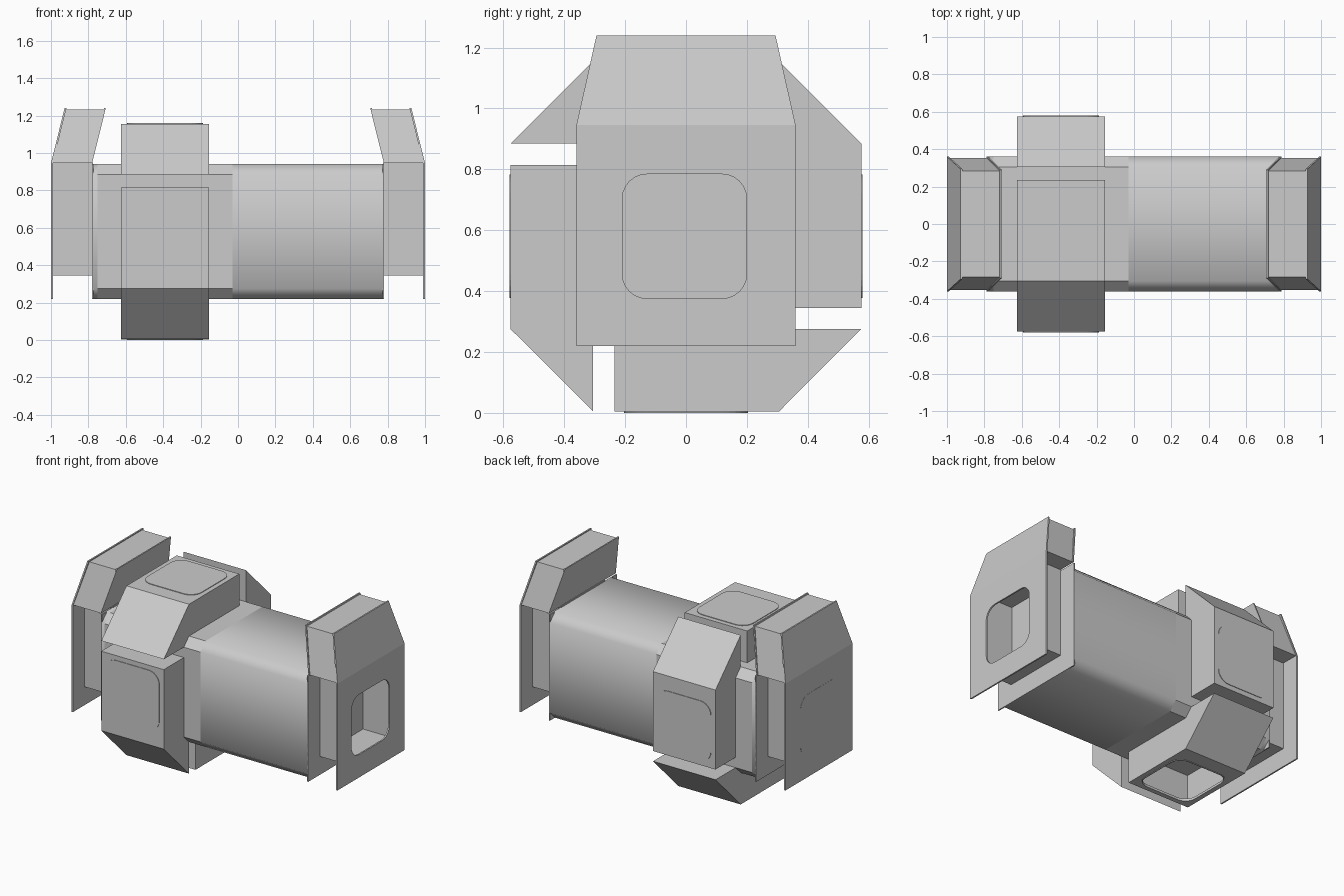
import bpy, bmesh
from math import cos, sin, pi
from mathutils import Matrix, Vector

if "Cube" in bpy.data.objects:
    bpy.data.objects.remove(bpy.data.objects["Cube"])

CZ = 0.58          # height of the module axis
PX = -0.39         # x position of the ring of radial ports


def loft(name, lower, upper, mat=None, smooth_sides=False):
    """Solid between two matching outlines of 3D points."""
    bm = bmesh.new()
    a = [bm.verts.new(p) for p in lower]
    b = [bm.verts.new(p) for p in upper]
    n = len(a)
    bm.faces.new(a)
    bm.faces.new(b)
    for i in range(n):
        f = bm.faces.new((a[i], a[(i + 1) % n], b[(i + 1) % n], b[i]))
        f.smooth = smooth_sides
    if mat:
        bm.transform(mat)
    bmesh.ops.recalc_face_normals(bm, faces=bm.faces)
    me = bpy.data.meshes.new(name)
    bm.to_mesh(me)
    bm.free()
    ob = bpy.data.objects.new(name, me)
    bpy.context.scene.collection.objects.link(ob)
    return ob


def prism_x(name, pts, x0, x1, mat=None, smooth=False):
    return loft(name, [(x0, *p) for p in pts], [(x1, *p) for p in pts], mat, smooth)


def prism_z(name, pts, z0, z1, mat=None):
    return loft(name, [(*p, z0) for p in pts], [(*p, z1) for p in pts], mat)


def rect(x0, x1, y0, y1):
    return [(x0, y0), (x1, y0), (x1, y1), (x0, y1)]


def rounded(h, r, seg=6):
    """Square outline of half size h with corner radius r."""
    pts = []
    for k, (sx, sy) in enumerate([(1, 1), (-1, 1), (-1, -1), (1, -1)]):
        for i in range(seg + 1):
            t = (k + i / seg) * pi / 2
            pts.append((sx * (h - r) + r * cos(t), sy * (h - r) + r * sin(t)))
    return pts


def cut(ob, cutter):
    m = ob.modifiers.new("opening", 'BOOLEAN')
    m.operation = 'DIFFERENCE'
    m.solver = 'EXACT'
    m.object = cutter
    cutter.hide_render = True
    cutter.hide_viewport = True
    cutter.display_type = 'WIRE'


# Module body: chamfered square tube, smooth long part and flat port section
A, B = 0.36, 0.305
octagon = [(A, -B), (A, B), (B, A), (-B, A), (-A, B), (-A, -B), (-B, -A), (B, -A)]
axis = Matrix.Translation((0, 0, CZ))
prism_x("main_hull", octagon, -0.03, 0.775, axis, True)
prism_x("port_section", octagon, -0.75, -0.03, axis)
prism_x("end_collar", octagon, -0.775, -0.75, axis, True)

# Radial ports: four pinwheel boxes, each with a sloped hood on one side
profile = [(0.235, 0.34), (0.235, 0.576), (-0.305, 0.576), (-0.575, 0.305),
           (-0.35, 0.305), (-0.3, 0.34)]
for k, side in enumerate(["top", "front", "bottom", "back"]):
    m = Matrix.Translation((PX, 0, CZ)) @ Matrix.Rotation(k * pi / 2, 4, 'X')
    box = prism_x(side + "_port", profile, -0.235, 0.235, m)
    hatch = prism_z(side + "_hatch", rounded(0.203, 0.08), 0.57, 0.58, m)
    if side == "bottom":
        # open port: window in the face and a hollow chamber behind
        window = prism_z("bottom_window_cutter", rounded(0.197, 0.076), 0.5, 0.7, m)
        chamber = prism_z("bottom_chamber_cutter", rect(-0.222, 0.222, -0.222, 0.222),
                          0.363, 0.564, m)
        cut(box, chamber)
        cut(box, window)
        cut(hatch, window)

# End ports: flange, box neck, big outer plate and inward leaning hood
for s, side in ((1, "right"), (-1, "left")):
    m = axis @ Matrix.Diagonal((s, 1, 1, 1))
    prism_x(side + "_flange", rect(-A, A, -A, A), 0.772, 0.78, m)
    neck = prism_x(side + "_neck", rect(-0.235, 0.235, -0.235, 0.37), 0.775, 0.993, m)
    plate = prism_x(side + "_outer_plate", rect(-A, A, -A, 0.366), 0.99, 1.0, m)
    face = Matrix.Translation((0, -0.005, CZ)) @ Matrix.Rotation(s * pi / 2, 4, 'Y')
    if s > 0:
        window = prism_z("right_window_cutter", rounded(0.204, 0.08), 0.9, 1.1, face)
        chamber = prism_x("right_chamber_cutter", rect(-0.222, 0.222, -0.222, 0.3),
                          0.785, 1.05, m)
        cut(plate, window)
        cut(neck, chamber)
    else:
        prism_z("left_hatch", rounded(0.204, 0.08), 0.985, 1.001, face)

    # hood core between an inner and an outer leaning panel
    def hood(name, xa, xb, y0, y1, z1, lean=0.073):
        lo = [(x, y, 0.366) for x, y in rect(xa, xb, -y0, y0)]
        hi = [(x - lean, y, z1) for x, y in rect(xa, xb, -y1, y1)]
        loft(side + name, lo, hi, m)

    hood("_hood_core", 0.787, 0.992, 0.354, 0.284, 0.652)
    hood("_hood_outer_panel", 0.99, 1.0, 0.36, 0.294, 0.66)
    hood("_hood_inner_panel", 0.78, 0.789, 0.36, 0.29, 0.66)
